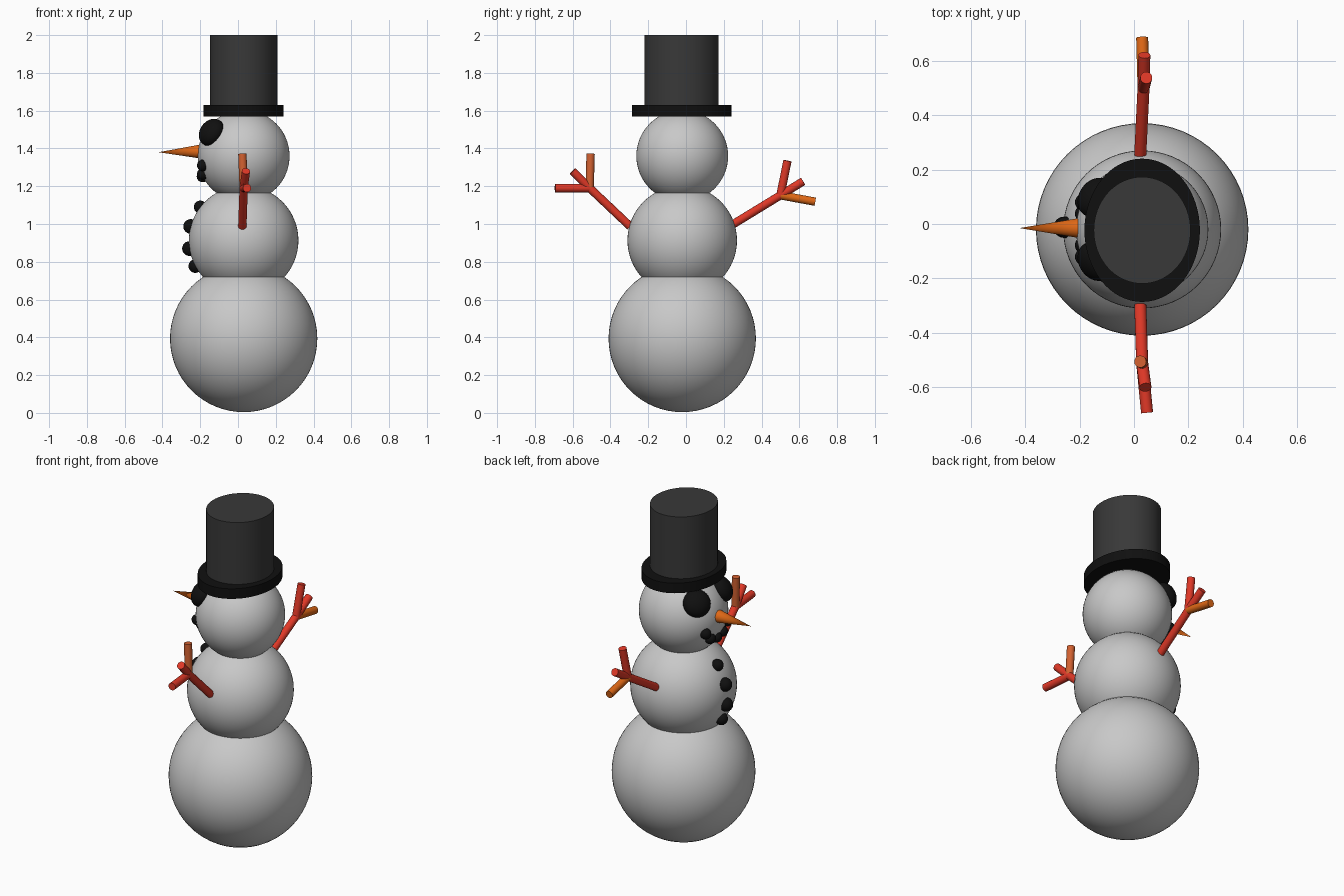
import bpy, math
from mathutils import Vector

if "Cube" in bpy.data.objects:
    bpy.data.objects.remove(bpy.data.objects["Cube"])

AX, AY = 0.03, -0.02          # vertical axis of the body
HEAD = Vector((AX, AY, 1.36))


def material(name, rgb):
    m = bpy.data.materials.new(name)
    m.diffuse_color = (*rgb, 1)
    m.use_nodes = True
    m.node_tree.nodes["Principled BSDF"].inputs["Base Color"].default_value = m.diffuse_color
    return m


SNOW = material("snow_grey", (0.58, 0.58, 0.58))
BLACK = material("coal_black", (0.005, 0.005, 0.005))
FELT = material("felt_dark_grey", (0.04, 0.04, 0.04))
ORANGE = material("carrot_orange", (0.75, 0.14, 0.008))
RED = material("stick_red", (0.75, 0.04, 0.02))
TAN = material("stick_tan", (0.65, 0.12, 0.03))


def finish(name, mat):
    o = bpy.context.object
    o.name = name
    o.data.materials.append(mat)
    bpy.ops.object.shade_smooth_by_angle(angle=math.radians(35))
    return o


def ball(name, loc, r, mat, seg=24):
    bpy.ops.mesh.primitive_uv_sphere_add(segments=seg, ring_count=seg // 2, radius=r, location=loc)
    return finish(name, mat)


def rod(name, a, b, r1, r2, mat, verts=20):
    a, b = Vector(a), Vector(b)
    d = b - a
    bpy.ops.mesh.primitive_cone_add(vertices=verts, radius1=r1, radius2=r2, depth=d.length,
                                    location=(a + b) / 2,
                                    rotation=d.to_track_quat('Z', 'Y').to_euler())
    return finish(name, mat)


# Three stacked snow balls
ball("lower_body", (AX, AY, 0.394), 0.39, SNOW, 64)
ball("middle_body", (AX, AY, 0.913), 0.29, SNOW, 64)
ball("head", HEAD, 0.243, SNOW, 64)

# Oval top hat
for name, rx, ry, z0, z1, mat in (("hat_brim", 0.212, 0.263, 1.57, 1.63, BLACK),
                                  ("hat_crown", 0.178, 0.196, 1.60, 2.0, FELT)):
    hat = rod(name, (AX, AY - 0.003, z0), (AX, AY - 0.003, z1), 1, 1, mat, 64)
    hat.rotation_euler = (0, 0, 0)
    hat.scale = (rx, ry, 1)

# Eyes: slightly flattened balls lying on the head
for side, s in (("left", 1), ("right", -1)):
    off = Vector((-0.17, 0.117 * s, 0.125))
    eye = ball("eye_" + side, HEAD + off, 1, BLACK, 32)
    eye.scale = (0.077, 0.077, 0.056)
    eye.rotation_euler = off.to_track_quat('Z', 'Y').to_euler()

# Carrot nose
rod("nose", (-0.18, -0.015, 1.384), (-0.42, -0.015, 1.38), 0.04, 0, ORANGE, 32)

# Mouth: arc of coal pieces on the head surface
for i, (dy, dz) in enumerate(((-0.1, -0.05), (-0.058, -0.095), (0, -0.108),
                              (0.058, -0.095), (0.1, -0.05))):
    dx = -math.sqrt(0.243 ** 2 - dy * dy - dz * dz)
    ball(f"mouth_coal_{i}", HEAD + Vector((dx, dy, dz)), 0.031, BLACK)

# Buttons down the front of the middle ball
for i, (z, r) in enumerate(((1.09, 0.034), (0.987, 0.039), (0.87, 0.039), (0.777, 0.036))):
    dx = math.sqrt(0.29 ** 2 - (z - 0.913) ** 2)
    ball(f"button_{i}", (AX - dx, -0.012, z), r, BLACK)

# Stick arms: a main stick and two twigs from the fork
R = 0.022
arms = {
    "left_arm": ((0.022, 0.235, 0.99), (0.035, 0.50, 1.152), (0.038, 0.62, 1.226),
                 (0.045, 0.537, 1.335), RED, (0.03, 0.684, 1.118), ORANGE),
    "right_arm": ((0.023, -0.295, 0.987), (0.03, -0.51, 1.19), (0.042, -0.60, 1.28),
                  (0.048, -0.693, 1.19), RED, (0.023, -0.505, 1.372), TAN),
}
for name, (start, fork, tip, t1, m1, t2, m2) in arms.items():
    rod(name + "_stick", start, fork, R, R, RED)
    rod(name + "_tip", fork, tip, R, R, RED)
    rod(name + "_twig_a", fork, t1, R, R, m1)
    rod(name + "_twig_b", fork, t2, R, R, m2)
